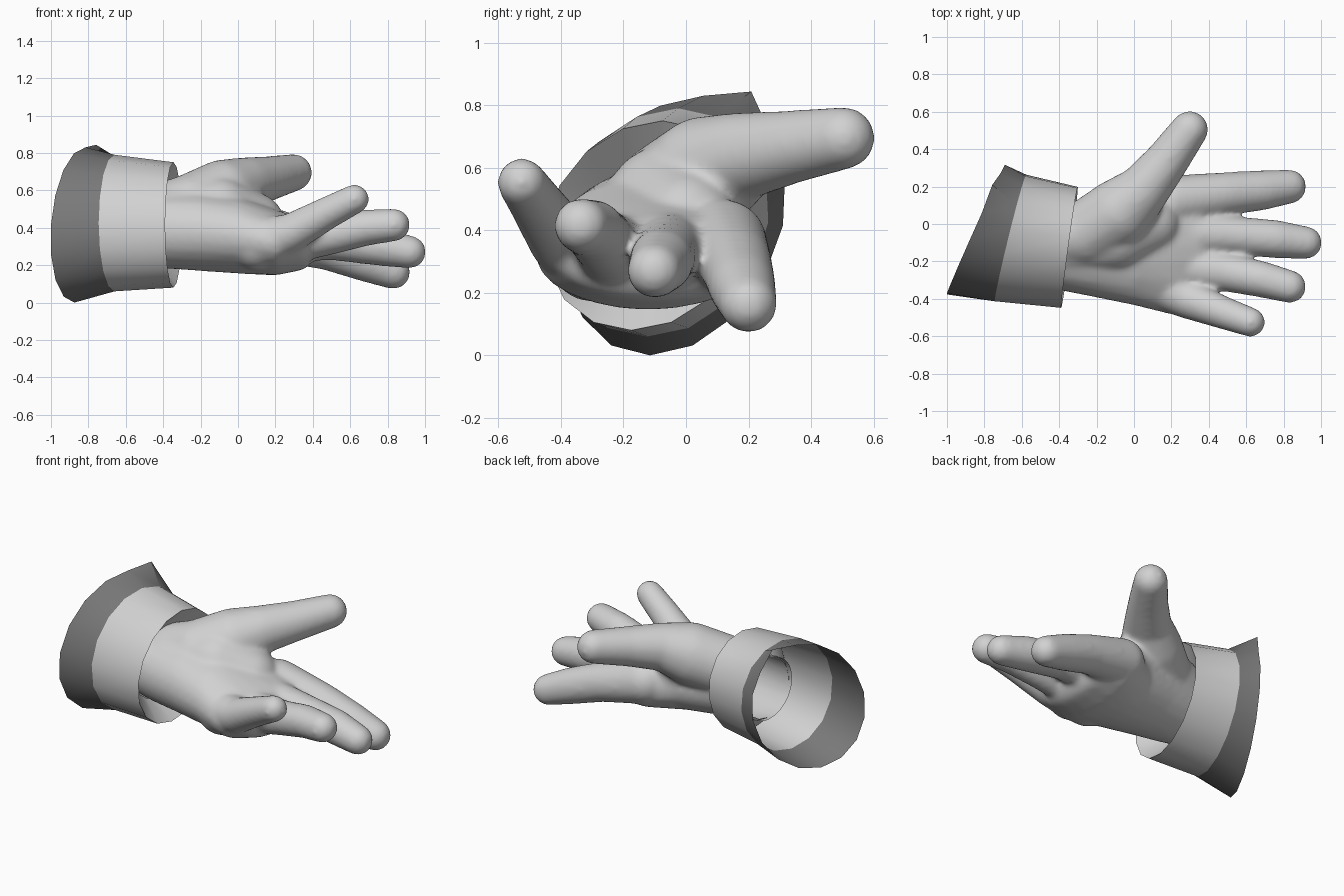
import bpy, bmesh
from math import cos, sin, pi, radians

if "Cube" in bpy.data.objects:
    bpy.data.objects.remove(bpy.data.objects["Cube"])


def material(name, value):
    mat = bpy.data.materials.new(name)
    mat.use_nodes = True
    colour = (value, value, value, 1)
    mat.diffuse_color = colour
    mat.node_tree.nodes["Principled BSDF"].inputs["Base Color"].default_value = colour
    return mat


def add_object(name, bm, mats):
    mesh = bpy.data.meshes.new(name)
    bm.to_mesh(mesh)
    bm.free()
    obj = bpy.data.objects.new(name, mesh)
    bpy.context.collection.objects.link(obj)
    for mat in mats:
        mesh.materials.append(mat)
    bpy.ops.object.select_all(action='DESELECT')
    bpy.context.view_layer.objects.active = obj
    obj.select_set(True)
    return obj


def hull_chain(bm, stations):
    """Join successive ellipsoids (centre, radii) with convex hulls."""
    ball = bmesh.new()
    bmesh.ops.create_icosphere(ball, subdivisions=3, radius=1)
    unit = [v.co.copy() for v in ball.verts]
    ball.free()
    for pair in zip(stations, stations[1:]):
        verts = [bm.verts.new([c[i] + p[i] * r[i] for i in range(3)])
                 for c, r in pair for p in unit]
        out = bmesh.ops.convex_hull(bm, input=verts)
        spare = {g for g in out["geom_interior"] + out["geom_unused"]
                 if isinstance(g, bmesh.types.BMVert)}
        bmesh.ops.delete(bm, geom=list(spare), context='VERTS')


light = material("light grey", 0.64)
dark = material("dark grey", 0.19)

# Palm: wide flattened sections from wrist to knuckles
hand_bm = bmesh.new()
hull_chain(hand_bm, [
    ((-0.58, -0.13, 0.4), (0.08, 0.19, 0.19)),
    ((-0.42, -0.14, 0.385), (0.08, 0.21, 0.2)),
    ((-0.22, -0.14, 0.38), (0.08, 0.25, 0.21)),
    ((0.0, -0.14, 0.36), (0.1, 0.295, 0.205)),
    ((0.2, -0.12, 0.32), (0.1, 0.365, 0.175)),
    ((0.32, -0.1, 0.31), (0.1, 0.32, 0.14)),
])

# Thumb, fingers and the pad at the thumb's base: x, y, z and radius along each
digits = {
    "pad": [(-0.4, -0.1, 0.44, 0.18), (-0.1, -0.06, 0.475, 0.2), (0.08, 0.0, 0.42, 0.17)],
    "thumb": [(-0.42, -0.07, 0.48, 0.155), (-0.25, -0.05, 0.51, 0.18), (-0.08, 0.06, 0.58, 0.185),
              (0.04, 0.17, 0.635, 0.142), (0.17, 0.33, 0.665, 0.118), (0.297, 0.505, 0.695, 0.1)],
    "index": [(0.2, 0.12, 0.36, 0.14), (0.48, 0.16, 0.29, 0.117),
              (0.68, 0.18, 0.22, 0.108), (0.83, 0.2, 0.163, 0.092)],
    "middle": [(0.2, -0.05, 0.34, 0.13), (0.5, -0.06, 0.33, 0.103),
               (0.75, -0.08, 0.3, 0.103), (0.918, -0.1, 0.27, 0.088)],
    "ring": [(0.2, -0.22, 0.32, 0.13), (0.5, -0.26, 0.36, 0.103),
             (0.68, -0.295, 0.4, 0.098), (0.833, -0.335, 0.415, 0.088)],
    "little": [(0.1, -0.3, 0.31, 0.14), (0.28, -0.4, 0.37, 0.105),
               (0.48, -0.475, 0.48, 0.088), (0.623, -0.525, 0.553, 0.079)],
}
for path in digits.values():
    hull_chain(hand_bm, [((x, y, z), (r, r, r)) for x, y, z, r in path])

# Blend the hand into one skin
hand = add_object("hand", hand_bm, [light])
remesh = hand.modifiers.new("blend", 'REMESH')
remesh.mode = 'VOXEL'
remesh.voxel_size = 0.014
smooth = hand.modifiers.new("soften", 'SMOOTH')
smooth.factor = 0.5
smooth.iterations = 16
for name in ("blend", "soften"):
    bpy.ops.object.modifier_apply(modifier=name)

# Open the hand at the wrist
bm = bmesh.new()
bm.from_mesh(hand.data)
bmesh.ops.bisect_plane(bm, geom=bm.verts[:] + bm.edges[:] + bm.faces[:],
                       plane_co=(-0.49, -0.13, 0.4), plane_no=(1, -0.14, 0), clear_inner=True)
bm.to_mesh(hand.data)
bm.free()
bpy.ops.object.shade_smooth()

# Cuff: flared sleeve with a dark back edge, its mouth folded back in to the wrist
# Each ring: centre, x slant across y, x slant across z, y shear across z, radii in y and z
SIDES = 16
rings = [
    ((-0.47, -0.13, 0.4), 0.03, 0.0, 0.03, 0.195, 0.205),
    ((-0.345, -0.125, 0.415), 0.045, 0.0, 0.05, 0.323, 0.335),
    ((-0.66, -0.075, 0.425), 0.085, 0.0, 0.05, 0.338, 0.365),
    ((-0.845, -0.03, 0.415), 0.155, 0.03, 0.085, 0.34, 0.415),
]
bm = bmesh.new()
loops = []
for (cx, cy, cz), slant, lean, shear, ry, rz in rings:
    loops.append([bm.verts.new((cx + slant * cos(a) + lean * sin(a),
                                cy + ry * cos(a) + shear * sin(a), cz + rz * sin(a)))
                  for a in (2 * pi * k / SIDES for k in range(SIDES))])
# Pulled-up corner on the back rim
loops[-1][3].co.y += 0.03
loops[-1][3].co.z += 0.045
for band, (lo, hi) in enumerate(zip(loops, loops[1:])):
    for k in range(SIDES):
        n = (k + 1) % SIDES
        face = bm.faces.new((lo[k], lo[n], hi[n], hi[k]))
        face.material_index = 1 if band == 2 else 0
bmesh.ops.recalc_face_normals(bm, faces=bm.faces)
add_object("cuff", bm, [light, dark])
bpy.ops.object.shade_smooth_by_angle(angle=radians(35))
